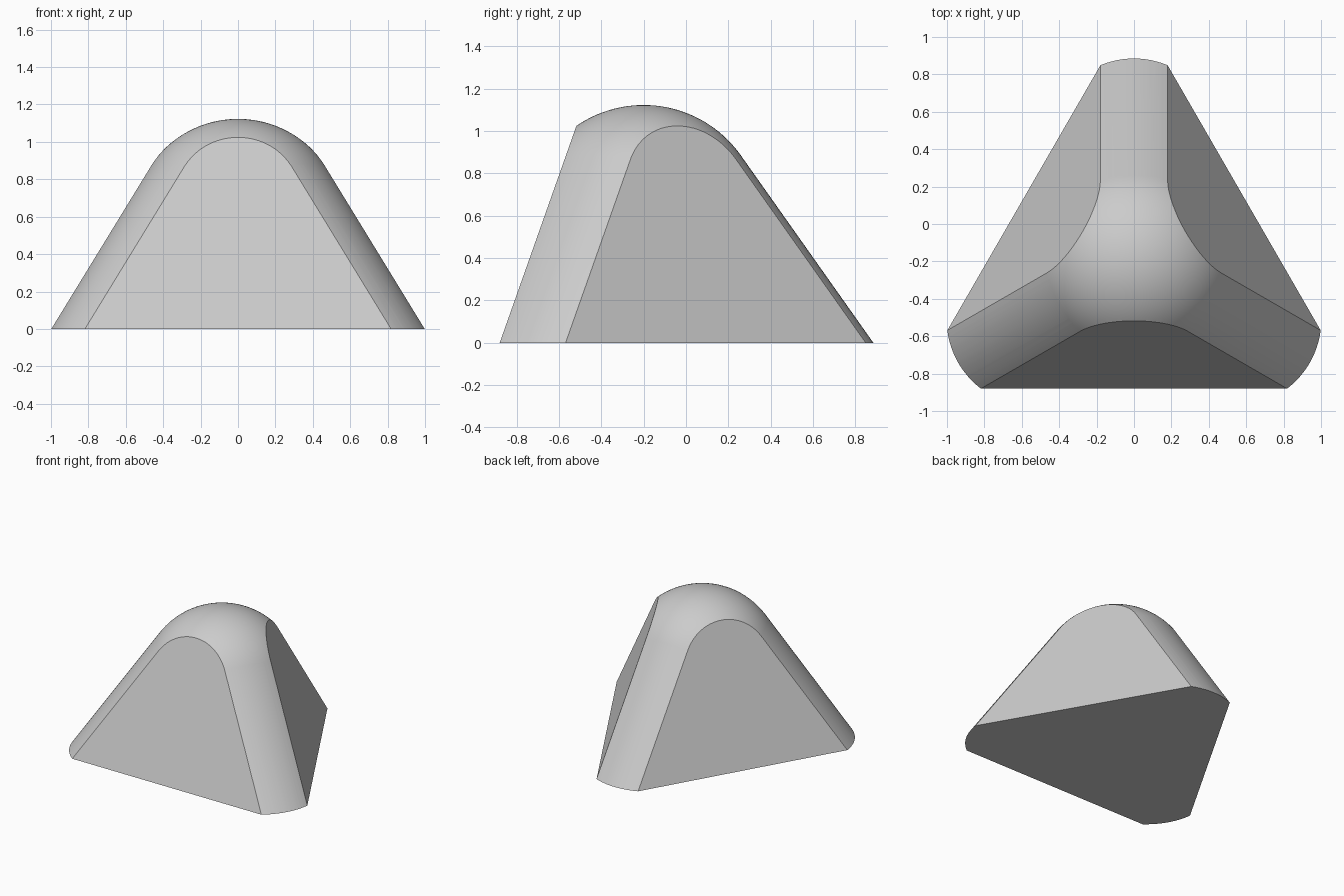
import bpy, bmesh, math
from mathutils import Vector, Matrix

cube = bpy.data.objects.get("Cube")
if cube:
    bpy.data.objects.remove(cube, do_unlink=True)

RADIUS = 0.562                          # rounding of the tip and the three ridges
CENTRE = Vector((0, -0.2, 0.561))       # centre of the rounded tip
FACE_DIST = 0.68                        # axis to each base edge
RIDGE = Vector((0, 1, -math.sqrt(2))).normalized()
FACE = Vector((0, -math.sqrt(8), 1)).normalized()
TURNS = [Matrix.Rotation(math.radians(a), 3, 'Z') for a in (0, 120, 240)]

bm = bmesh.new()

# Rounded tip
bmesh.ops.create_uvsphere(bm, u_segments=96, v_segments=64, radius=RADIUS,
                          matrix=Matrix.Translation(CENTRE))

# Rounded ridges: a ring at the tip and one below the base for each
for turn in TURNS:
    along = turn @ RIDGE
    tilt = along.to_track_quat('Z', 'Y').to_matrix().to_4x4()
    for length in (0, 1.7):
        place = Matrix.Translation(CENTRE + along * length) @ tilt
        bmesh.ops.create_circle(bm, segments=120, radius=RADIUS, matrix=place)

# Wrap everything in one convex skin
bmesh.ops.remove_doubles(bm, verts=bm.verts[:], dist=0.004)
bmesh.ops.delete(bm, geom=bm.edges[:], context='EDGES_FACES')
bmesh.ops.convex_hull(bm, input=bm.verts[:])
loose = [v for v in bm.verts if not v.link_faces]
bmesh.ops.delete(bm, geom=loose, context='VERTS')


def slice_flat(point, normal):
    """Cut the solid with a plane and cap the opening."""
    bmesh.ops.bisect_plane(bm, geom=bm.verts[:] + bm.edges[:] + bm.faces[:],
                           dist=1e-5, plane_co=point, plane_no=normal,
                           clear_outer=True)
    rim = [e for e in bm.edges if e.is_boundary]
    bmesh.ops.holes_fill(bm, edges=rim, sides=0)


# Three sloping flat sides and the flat base
axis = Vector((0, CENTRE.y, 0))
for turn in TURNS:
    slice_flat(axis + turn @ Vector((0, -FACE_DIST, 0)), turn @ FACE)
slice_flat(Vector((0, 0, 0)), Vector((0, 0, -1)))
bmesh.ops.recalc_face_normals(bm, faces=bm.faces[:])

mesh = bpy.data.meshes.new("rounded_pyramid")
bm.to_mesh(mesh)
bm.free()
body = bpy.data.objects.new("rounded_pyramid", mesh)
bpy.context.collection.objects.link(body)

# Plain grey
grey = bpy.data.materials.new("light grey")
grey.use_nodes = True
grey.diffuse_color = (0.6, 0.6, 0.6, 1)
grey.node_tree.nodes["Principled BSDF"].inputs["Base Color"].default_value = (0.6, 0.6, 0.6, 1)
mesh.materials.append(grey)

bpy.context.view_layer.objects.active = body
body.select_set(True)
bpy.ops.object.shade_smooth_by_angle(angle=math.radians(25))
